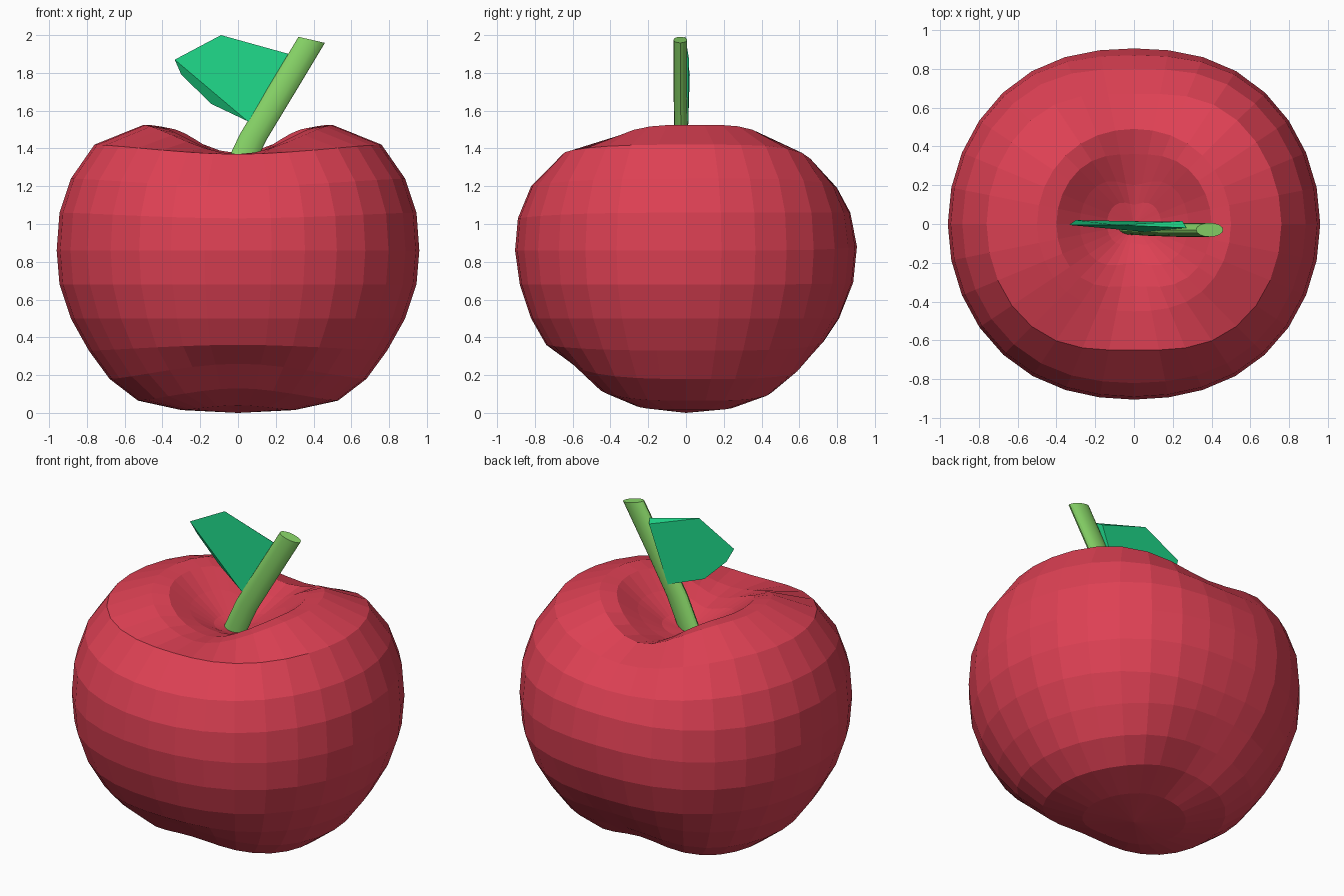
import bpy, bmesh
from math import sin, cos, pi

if "Cube" in bpy.data.objects:
    bpy.data.objects.remove(bpy.data.objects["Cube"])

def material(name, rgb):
    m = bpy.data.materials.new(name)
    m.diffuse_color = (*rgb, 1)
    m.use_nodes = True
    m.node_tree.nodes["Principled BSDF"].inputs["Base Color"].default_value = m.diffuse_color
    return m

def make_object(name, bm, mat):
    bmesh.ops.recalc_face_normals(bm, faces=bm.faces)
    me = bpy.data.meshes.new(name)
    bm.to_mesh(me)
    bm.free()
    me.materials.append(mat)
    ob = bpy.data.objects.new(name, me)
    bpy.context.collection.objects.link(ob)
    return ob

def bridge(bm, rings):
    for a, b in zip(rings, rings[1:]):
        n = len(a)
        for i in range(n):
            j = (i + 1) % n
            bm.faces.new((a[i], a[j], b[j], b[i]))

# Apple body: radius/height profiles at the side lobes and at the front and back clefts
lobe = [(.30, .015), (.53, .065), (.68, .18), (.79, .33), (.885, .50), (.945, .68), (.96, .86),
        (.945, 1.06), (.885, 1.24), (.76, 1.42), (.50, 1.525), (.40, 1.51), (.28, 1.41), (.14, 1.31)]
front = [(.27, .04), (.46, .13), (.60, .26), (.74, .36), (.82, .50), (.88, .68), (.905, .86),
         (.89, 1.03), (.82, 1.20), (.65, 1.37), (.45, 1.37), (.32, 1.355), (.20, 1.33), (.10, 1.29)]
back = [(.27, .04), (.46, .13), (.60, .24), (.73, .38), (.81, .50), (.885, .69), (.905, .88),
        (.87, 1.06), (.80, 1.19), (.67, 1.31), (.49, 1.375), (.36, 1.34), (.20, 1.29), (.10, 1.27)]
SEG = 32
bm = bmesh.new()
rings = []
for k in range(len(lobe)):
    ring = []
    for i in range(SEG):
        a = 2 * pi * i / SEG
        s = sin(a)
        cleft, power = (back, 5) if s > 0 else (front, 3)
        w = abs(s) ** power
        # the outline stays fuller in radius than in height
        wr = abs(s) ** (power + 3)
        r = lobe[k][0] * (1 - wr) + cleft[k][0] * wr
        z = lobe[k][1] * (1 - w) + cleft[k][1] * w
        ring.append(bm.verts.new((r * cos(a), r * s, z)))
    rings.append(ring)
bridge(bm, rings)
for ring, z in ((rings[0], 0), (rings[-1], 1.26)):
    pole = bm.verts.new((0, 0, z))
    for i in range(SEG):
        bm.faces.new((ring[i], ring[(i + 1) % SEG], pole))
make_object("apple_body", bm, material("red", (.73, .052, .088)))

# Stem: leaning tube with an oval section
bm = bmesh.new()
rings = []
for x, y, z in ((-.01, -.02, 1.27), (.08, -.025, 1.46), (.225, -.03, 1.70), (.39, -.03, 1.975)):
    rings.append([bm.verts.new((x + .07 * cos(t), y + .036 * sin(t), z - .016 * cos(t)))
                  for t in (2 * pi * i / 16 for i in range(16))])
bridge(bm, rings)
bm.faces.new(rings[0])
bm.faces.new(rings[-1])
stem = make_object("stem", bm, material("stem_green", (.25, .68, .14)))
bpy.context.view_layer.objects.active = stem
stem.select_set(True)
bpy.ops.object.shade_smooth_by_angle()

# Leaf: thin folded blade with a front face, an underside and a flat back
bm = bmesh.new()
tip, top, root_top, root, fold, low, low_tip = [bm.verts.new(p) for p in (
    (-.335, -.005, 1.87), (-.09, -.005, 2.0), (.27, -.02, 1.90), (.12, -.045, 1.53),
    (.05, -.04, 1.545), (-.14, .015, 1.635), (-.30, .02, 1.79))]
back_top, back_root = bm.verts.new((.25, .015, 1.88)), bm.verts.new((.12, .012, 1.53))
bm.faces.new((tip, fold, root, root_top, top))
bm.faces.new((tip, low_tip, low, fold))
bm.faces.new((fold, low, back_root, root))
bm.faces.new((tip, top, back_top, back_root, low, low_tip))
bm.faces.new((top, root_top, back_top))
bm.faces.new((root, back_root, back_top, root_top))
make_object("leaf", bm, material("leaf_green", (.013, .66, .24)))
